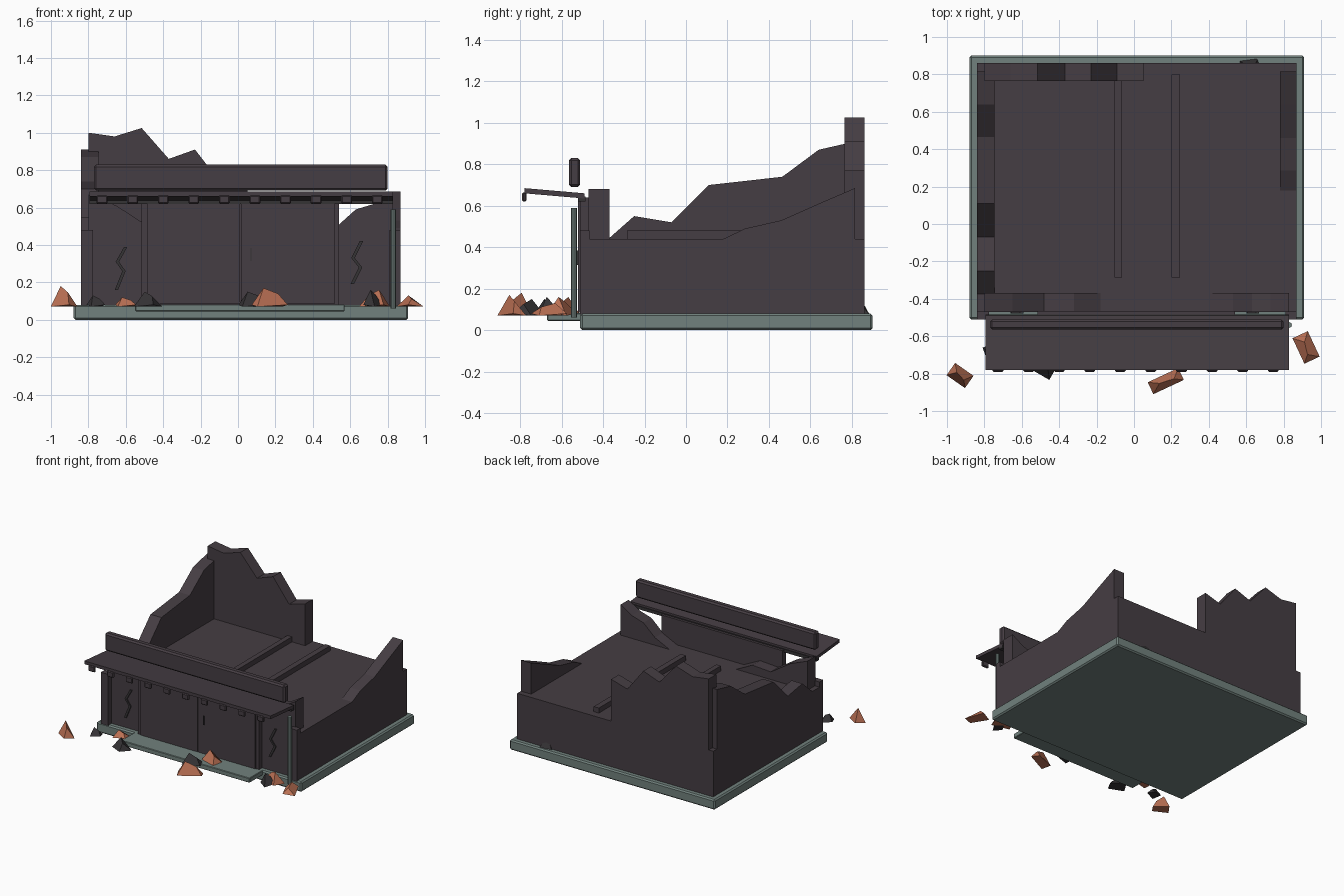
import bpy, bmesh, math
from mathutils import Matrix, Vector

if "Cube" in bpy.data.objects:
    bpy.data.objects.remove(bpy.data.objects["Cube"])


def material(name, rgb):
    m = bpy.data.materials.new(name)
    m.diffuse_color = (*rgb, 1)
    m.use_nodes = True
    m.node_tree.nodes["Principled BSDF"].inputs["Base Color"].default_value = m.diffuse_color
    return m


WALL = material("charcoal plaster", (0.060, 0.047, 0.056))
DARK = material("dark stone", (0.036, 0.033, 0.036))
GREEN = material("grey green slab", (0.165, 0.22, 0.205))
BRICK = material("orange brick", (0.50, 0.165, 0.09))


def finish(name, bm, mat):
    bmesh.ops.recalc_face_normals(bm, faces=bm.faces)
    me = bpy.data.meshes.new(name)
    bm.to_mesh(me)
    bm.free()
    me.materials.append(mat)
    ob = bpy.data.objects.new(name, me)
    bpy.context.collection.objects.link(ob)
    return ob


def box(name, x, y, z, mat, bevel=0):
    """Box from (min, max) pairs on each axis."""
    bm = bmesh.new()
    bmesh.ops.create_cube(bm, size=1)
    for v in bm.verts:
        v.co = [a + (b - a) * (c + 0.5) for (a, b), c in zip((x, y, z), v.co)]
    if bevel:
        bmesh.ops.bevel(bm, geom=bm.edges[:], offset=bevel, segments=1, affect='EDGES')
    return finish(name, bm, mat)


def prism(name, pts, axis, lo, hi, mat):
    """Extrude a side profile of (u, z) points along x or y."""
    bm = bmesh.new()
    place = (lambda u, z, d: (d, u, z)) if axis == 'x' else (lambda u, z, d: (u, d, z))
    face = bm.faces.new([bm.verts.new(place(u, z, lo)) for u, z in pts])
    ext = bmesh.ops.extrude_face_region(bm, geom=[face])
    step = Vector(place(0, 0, hi - lo))
    bmesh.ops.translate(bm, vec=step, verts=[g for g in ext['geom'] if isinstance(g, bmesh.types.BMVert)])
    return finish(name, bm, mat)


def broken_wall(name, top, axis, lo, hi):
    """Ruined parapet: jagged top line closed down into the body."""
    prism(name, [(top[0][0], 0.36)] + top + [(top[-1][0], 0.36)], axis, lo, hi, WALL)


def rubble(name, x, y, length, width, height, angle, mat):
    """Wedge-shaped broken chunk with a skewed ridge."""
    bm = bmesh.new()
    l, w = length / 2, width / 2
    co = [(-l, -w, 0), (l, -w, 0.01), (l, w, 0), (-l, w, 0.01),
          (-l * 0.4, w * 0.1, height), (l * 0.5, -w * 0.2, height * 0.7)]
    v = [bm.verts.new(c) for c in co]
    for f in ((0, 3, 2, 1), (0, 1, 5, 4), (2, 3, 4, 5), (1, 2, 5), (3, 0, 4)):
        bm.faces.new([v[i] for i in f])
    bm.transform(Matrix.Translation((x, y, 0.07)) @ Matrix.Rotation(math.radians(angle), 4, 'Z'))
    return finish(name, bm, mat)


# Foundation and front step
box("foundation", (-0.88, 0.91), (-0.51, 0.90), (0, 0.08), GREEN, 0.01)
box("front_step", (-0.55, 0.57), (-0.67, -0.50), (0.045, 0.082), GREEN, 0.004)

# Main block with roof beams
box("main_block", (-0.84, 0.87), (-0.47, 0.86), (0.075, 0.44), WALL)
for x0, x1 in ((-0.105, -0.065), (0.20, 0.245)):
    box("roof_beam", (x0, x1), (-0.285, 0.80), (0.43, 0.48), WALL)

# Ruined parapets
broken_wall("back_parapet", [(-0.80, 1.0), (-0.66, 0.98), (-0.515, 1.025), (-0.37, 0.86),
                             (-0.23, 0.91), (-0.09, 0.73), (0.05, 0.77)], 'y', 0.765, 0.86)
broken_wall("left_parapet", [(-0.42, 0.40), (-0.25, 0.55), (-0.07, 0.52), (0.11, 0.70), (0.29, 0.72),
                             (0.465, 0.74), (0.64, 0.87), (0.815, 0.91)], 'x', -0.84, -0.745)
broken_wall("right_parapet", [(0.18, 0.44), (0.285, 0.49), (0.46, 0.53), (0.64, 0.61),
                              (0.815, 0.685)], 'x', 0.78, 0.87)
broken_wall("front_left_parapet", [(-0.80, 0.67), (-0.65, 0.61), (-0.48, 0.50), (-0.32, 0.51),
                                   (-0.16, 0.43)], 'y', -0.47, -0.37)
broken_wall("front_right_parapet", [(0.36, 0.42), (0.53, 0.50), (0.63, 0.59), (0.73, 0.62),
                                    (0.83, 0.68)], 'y', -0.47, -0.37)

# Doorway: frame, two door leaves, handle
box("door_frame", (-0.515, 0.54), (-0.51, -0.465), (0.078, 0.64), WALL)
for x0, x1 in ((-0.485, 0.011), (0.017, 0.515)):
    box("door_leaf", (x0, x1), (-0.522, -0.505), (0.085, 0.62), WALL)
box("door_handle", (0.066, 0.073), (-0.53, -0.52), (0.315, 0.385), DARK)

# Corner pillars and drain pipe
for x0, x1 in ((-0.84, -0.775), (0.81, 0.87)):
    box("corner_pillar", (x0, x1), (-0.51, -0.465), (0.075, 0.48), WALL)
bm = bmesh.new()
bmesh.ops.create_cone(bm, cap_ends=True, segments=8, radius1=0.015, radius2=0.015, depth=0.53,
                      matrix=Matrix.Translation((0.83, -0.54, 0.325)))
finish("drain_pipe", bm, GREEN)

# Canopy, lintel, edge blocks and blank sign board
prism("canopy", [(-0.78, 0.66), (-0.49, 0.635), (-0.49, 0.66), (-0.78, 0.685)], 'x', -0.795, 0.83, WALL)
box("lintel", (-0.795, 0.83), (-0.52, -0.485), (0.62, 0.645), DARK)
for i in range(10):
    x = -0.727 + i * 0.1635
    box("canopy_block", (x - 0.029, x + 0.029), (-0.79, -0.77), (0.62, 0.665), WALL, 0.006)
box("sign_board", (-0.77, 0.80), (-0.565, -0.51), (0.69, 0.83), WALL, 0.012)

# Wall cracks
for pts in (((-0.60, 0.39), (-0.645, 0.31), (-0.61, 0.26), (-0.65, 0.16)),
            ((0.66, 0.42), (0.615, 0.33), (0.655, 0.28), (0.61, 0.19))):
    left = [(x - 0.009, z) for x, z in pts]
    right = [(x + 0.009, z) for x, z in reversed(pts)]
    prism("wall_crack", left + right, 'y', -0.479, -0.468, DARK)

# Fallen rubble: x, y, length, width, height, angle
for args in ((-0.93, -0.81, 0.12, 0.08, 0.11, -35), (0.17, -0.84, 0.18, 0.07, 0.10, 25),
             (0.92, -0.66, 0.15, 0.09, 0.06, -65), (-0.60, -0.60, 0.10, 0.08, 0.05, 10),
             (0.73, -0.60, 0.14, 0.10, 0.09, 160), (0.18, -0.58, 0.14, 0.10, 0.09, -15)):
    rubble("brick_rubble", *args, BRICK)
for args in ((-0.48, -0.76, 0.12, 0.10, 0.08, -30), (-0.76, -0.68, 0.08, 0.07, 0.06, 20),
             (0.08, -0.68, 0.14, 0.08, 0.08, 15), (0.72, -0.66, 0.08, 0.07, 0.09, 60),
             (0.62, 0.85, 0.10, 0.06, 0.07, 10)):
    rubble("stone_rubble", *args, DARK)
